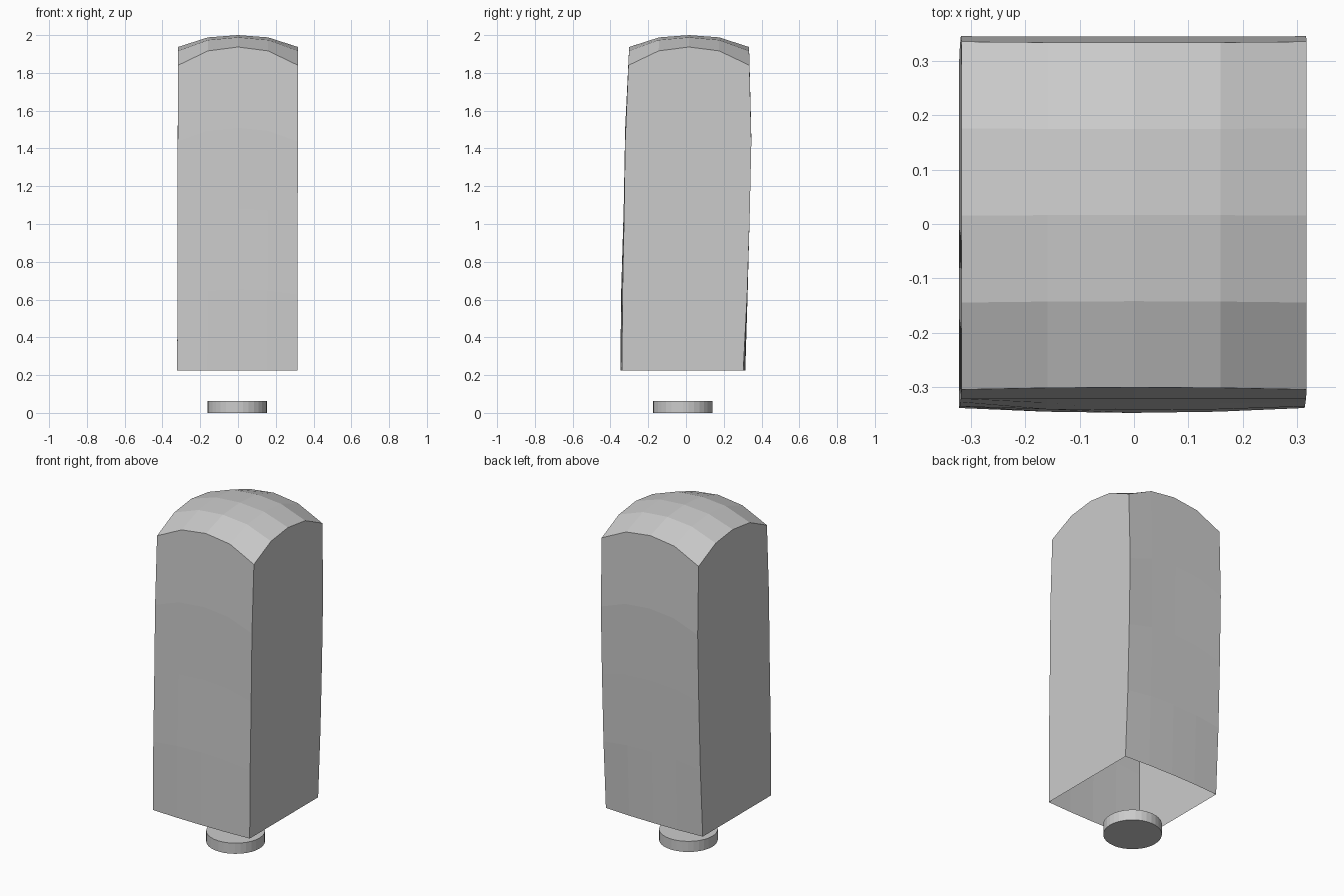
import bpy, bmesh

if "Cube" in bpy.data.objects:
    bpy.data.objects.remove(bpy.data.objects["Cube"])

N = 4
HALF = 0.318
Z_BOTTOM = 0.225
DROP_EDGE = {0: 0.0, 1: 0.012, 2: 0.063}

# y of the front and back walls per row, top to bottom: (corner, middle)
FRONT = [(-0.305, -0.301), (-0.322, -0.322), (-0.328, -0.330), (-0.336, -0.343), (-0.339, -0.348)]
BACK = [(0.336, 0.334), (0.346, 0.345), (0.337, 0.337), (0.324, 0.327), (0.303, 0.314)]


def wall_point(i, j, row, top_z):
    """Point on the rounded box for grid column i, j (0..4) at a wall row."""
    t = row / N
    u = (i - 2) / 2
    blend = 1 - u * u
    front = FRONT[row][0] + (FRONT[row][1] - FRONT[row][0]) * blend
    back = BACK[row][0] + (BACK[row][1] - BACK[row][0]) * blend
    return (u * HALF - 0.004 * t, front + (back - front) * j / N,
            top_z + (Z_BOTTOM - top_z) * t)


def top_height(i, j):
    a, b = abs(i - 2), abs(j - 2)
    return 2.0 - DROP_EDGE[a] - DROP_EDGE[b] - 0.034 * (a * b / 4) ** 2


def make_object(name, bm):
    bmesh.ops.recalc_face_normals(bm, faces=bm.faces)
    mesh = bpy.data.meshes.new(name)
    bm.to_mesh(mesh)
    bm.free()
    obj = bpy.data.objects.new(name, mesh)
    bpy.context.collection.objects.link(obj)
    return obj


# Domed shade, open at the bottom
bm = bmesh.new()
top = {(i, j): bm.verts.new(wall_point(i, j, 0, top_height(i, j)))
       for i in range(N + 1) for j in range(N + 1)}
for i in range(N):
    for j in range(N):
        bm.faces.new([top[i, j], top[i + 1, j], top[i + 1, j + 1], top[i, j + 1]])

ring = ([(k, 0) for k in range(N)] + [(N, k) for k in range(N)]
        + [(N - k, N) for k in range(N)] + [(0, N - k) for k in range(N)])
upper = [top[p] for p in ring]
for row in range(1, N + 1):
    lower = [bm.verts.new(wall_point(i, j, row, top_height(i, j))) for i, j in ring]
    for k in range(len(ring)):
        n = (k + 1) % len(ring)
        bm.faces.new([upper[k], lower[k], lower[n], upper[n]])
    upper = lower
bmesh.ops.recalc_face_normals(bm, faces=bm.faces)
make_object("lamp_shade", bm)

# Round base disc
bpy.ops.mesh.primitive_cylinder_add(vertices=32, radius=0.158, depth=0.063,
                                    location=(-0.004, -0.017, 0.0315))
bpy.context.object.name = "base_disc"
